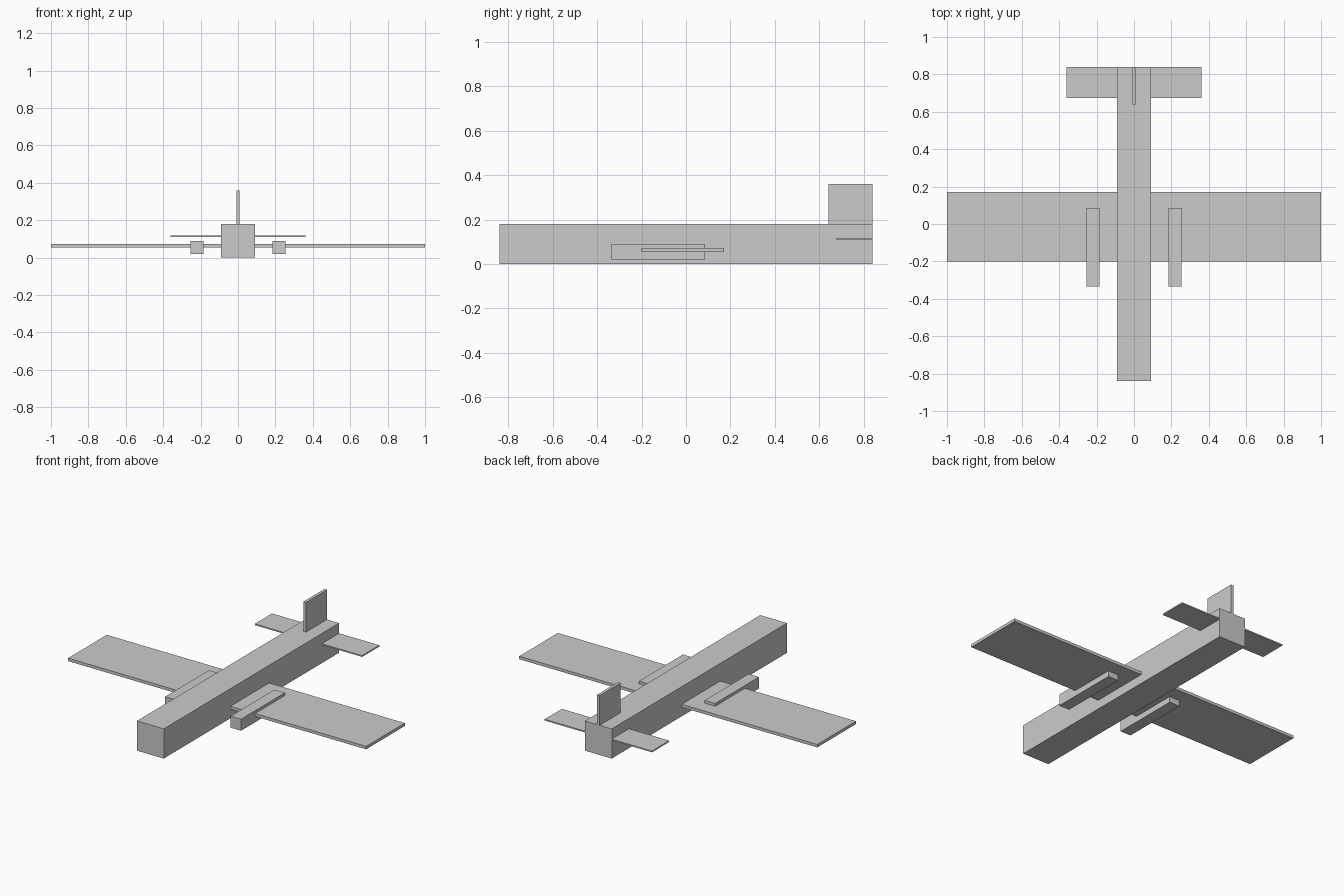
import bpy

if "Cube" in bpy.data.objects:
    bpy.data.objects.remove(bpy.data.objects["Cube"])

grey = bpy.data.materials.new("light_grey")
grey.diffuse_color = (0.6, 0.6, 0.6, 1)
grey.use_nodes = True
grey.node_tree.nodes["Principled BSDF"].inputs["Base Color"].default_value = grey.diffuse_color


def box(name, x, y, z):
    """Flat-sided box from (min, max) ranges on each axis."""
    bpy.ops.mesh.primitive_cube_add(size=1)
    ob = bpy.context.object
    ob.name = name
    ranges = (x, y, z)
    for v in ob.data.vertices:
        v.co = [r[1] if c > 0 else r[0] for c, r in zip(v.co, ranges)]
    ob.data.materials.append(grey)
    return ob


# Body and the main wing running through it
box("fuselage", (-0.09, 0.09), (-0.84, 0.84), (0, 0.18))
box("wing", (-1, 1), (-0.2, 0.17), (0.055, 0.073))

# Tail surfaces
box("tailplane", (-0.36, 0.36), (0.675, 0.84), (0.11, 0.118))
box("tail_fin", (-0.009, 0.009), (0.64, 0.84), (0.18, 0.36))

# Engine pods, one on each wing
for side, name in ((-1, "left_engine"), (1, "right_engine")):
    box(name, sorted((side * 0.185, side * 0.255)), (-0.335, 0.085), (0.02, 0.09))
